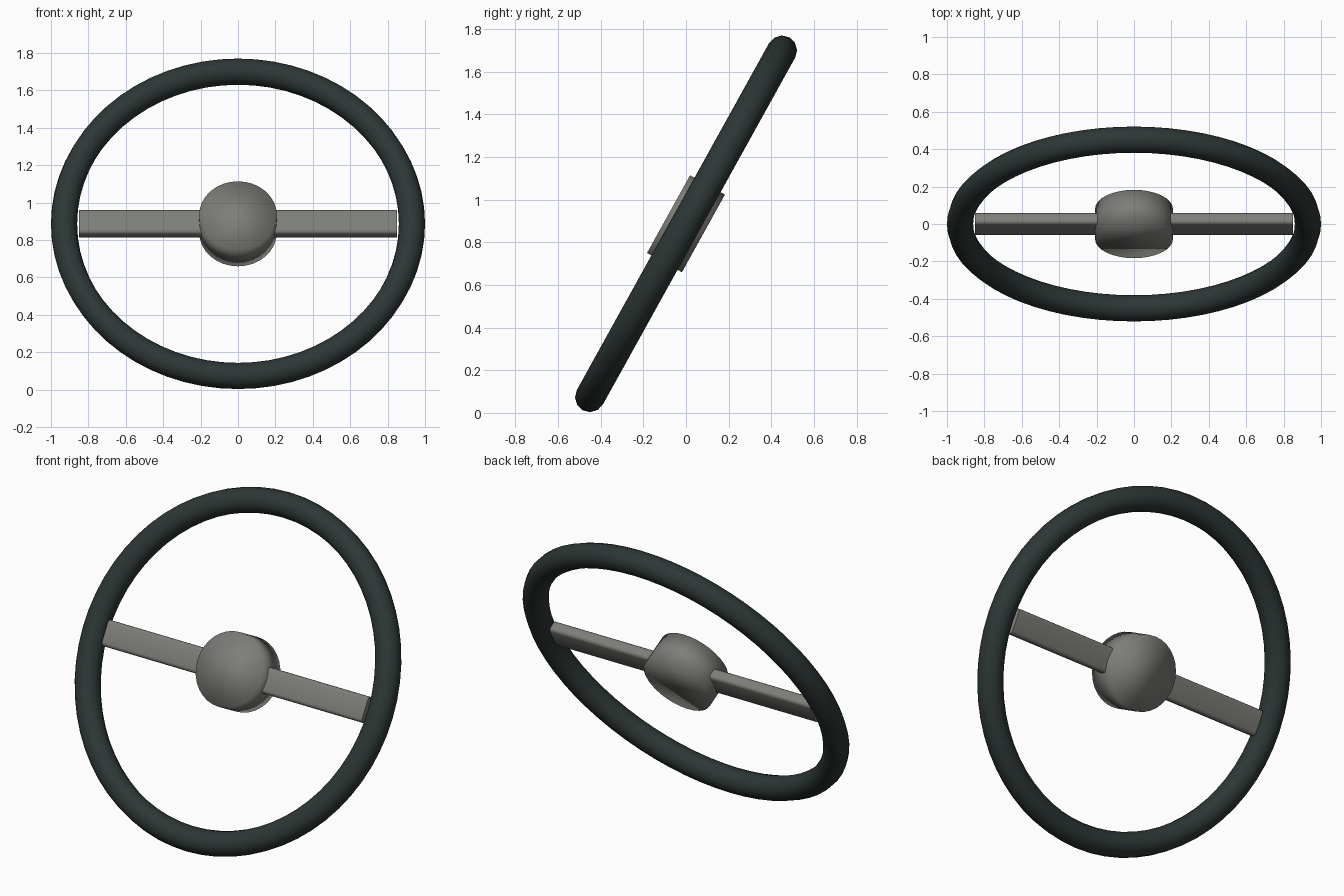
import bpy, bmesh, math
from mathutils import Matrix, Vector

cube = bpy.data.objects.get("Cube")
if cube:
    bpy.data.objects.remove(cube, do_unlink=True)

# The whole wheel is modelled flat, then leaned back into place
TILT = Matrix.Translation((0, 0, 0.887)) @ Matrix.Rotation(math.radians(61), 4, 'X')


def material(name, color):
    mat = bpy.data.materials.new(name)
    mat.use_nodes = True
    mat.diffuse_color = color
    mat.node_tree.nodes["Principled BSDF"].inputs["Base Color"].default_value = color
    return mat


def finish(obj, name, mat):
    obj.name = name
    obj.data.name = name
    obj.data.materials.append(mat)
    for poly in obj.data.polygons:
        poly.use_smooth = True
    obj.matrix_world = TILT


dark = material("dark green grey", (0.026, 0.038, 0.036, 1))
grey = material("warm grey", (0.205, 0.21, 0.19, 1))

# Rim
bpy.ops.mesh.primitive_torus_add(major_radius=0.93, minor_radius=0.07,
                                 major_segments=64, minor_segments=12)
finish(bpy.context.object, "rim", dark)

# Hub: thick disc, shaded softly over its edges
bpy.ops.mesh.primitive_cylinder_add(vertices=32, radius=0.208, depth=0.187)
finish(bpy.context.object, "hub", grey)

# Spokes: flat bars with rounded long edges, from hub to rim
for side, name in ((1, "left_spoke"), (-1, "right_spoke")):
    bm = bmesh.new()
    bmesh.ops.create_cube(bm, size=1)
    bmesh.ops.scale(bm, vec=Vector((0.75, 0.145, 0.068)), verts=bm.verts)
    bmesh.ops.translate(bm, vec=Vector((side * 0.475, 0, 0)), verts=bm.verts)
    long_edges = [e for e in bm.edges
                  if abs(e.verts[0].co.x - e.verts[1].co.x) > 0.5]
    bmesh.ops.bevel(bm, geom=long_edges, offset=0.02, segments=3,
                    profile=0.5, affect='EDGES')
    mesh = bpy.data.meshes.new(name)
    bm.to_mesh(mesh)
    bm.free()
    spoke = bpy.data.objects.new(name, mesh)
    bpy.context.collection.objects.link(spoke)
    finish(spoke, name, grey)
    bpy.ops.object.select_all(action='DESELECT')
    spoke.select_set(True)
    bpy.context.view_layer.objects.active = spoke
    bpy.ops.object.shade_smooth_by_angle(angle=math.radians(50))
